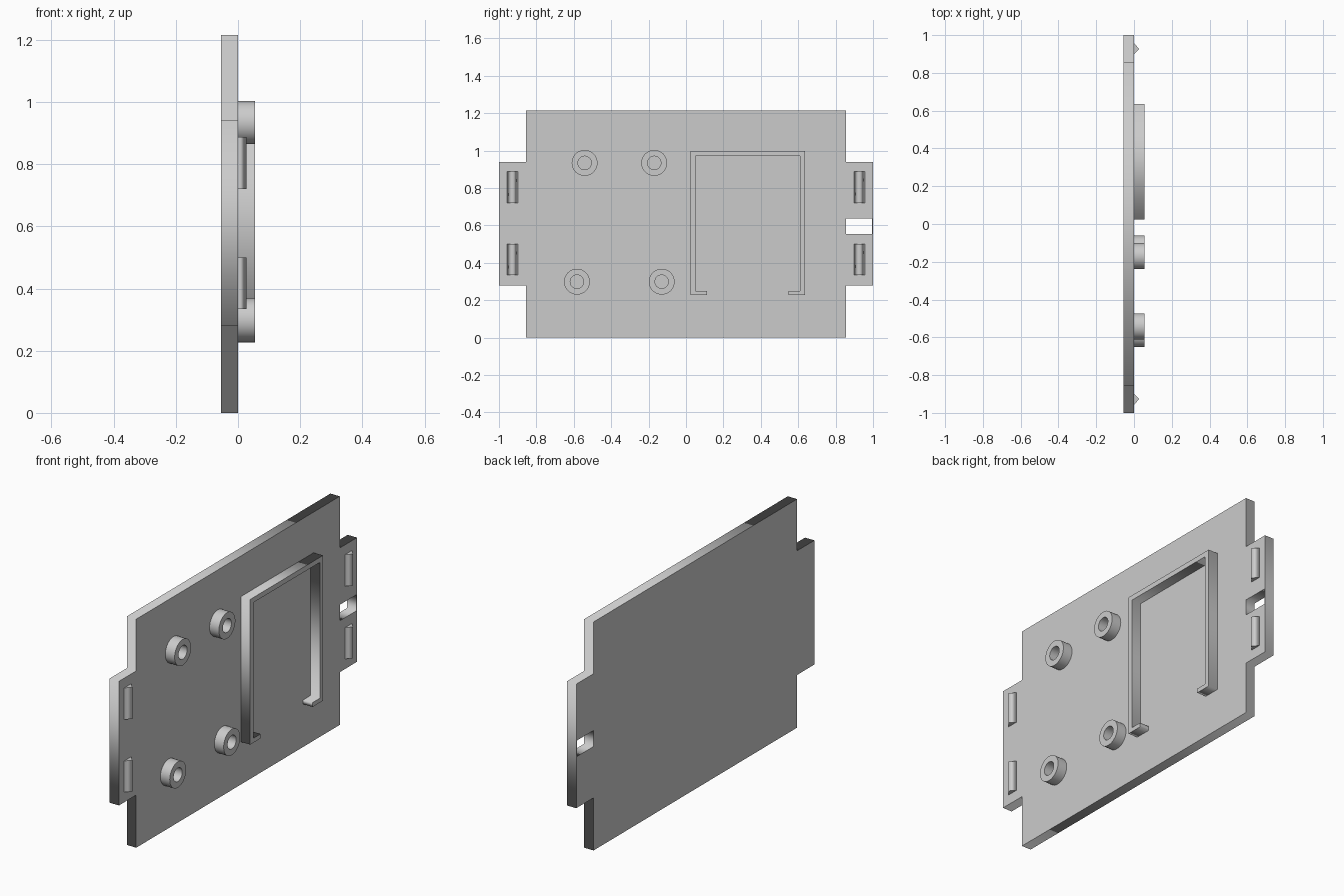
import bpy, bmesh, math
from mathutils import Matrix, Vector

cube = bpy.data.objects.get("Cube")
if cube:
    bpy.data.objects.remove(cube, do_unlink=True)

GREY = (0.6, 0.6, 0.6, 1.0)
grey = bpy.data.materials.new("light grey plastic")
grey.use_nodes = True
grey.diffuse_color = GREY
grey.node_tree.nodes["Principled BSDF"].inputs["Base Color"].default_value = GREY

T = 0.055                                   # plate thickness and relief height
# Local (x, y, z) becomes world (y, z, x)
STANDING = Matrix(((0, 0, 1, 0), (1, 0, 0, 0), (0, 1, 0, 0), (0, 0, 0, 1)))


def extrude(name, loops, low, high, matrix=STANDING):
    """Extrude a filled outline (further loops are holes) between two heights."""
    curve = bpy.data.curves.new(name, 'CURVE')
    curve.dimensions = '2D'
    curve.fill_mode = 'BOTH'
    curve.extrude = (high - low) / 2
    for loop in loops:
        spline = curve.splines.new('POLY')
        spline.points.add(len(loop) - 1)
        for point, (u, v) in zip(spline.points, loop):
            point.co = (u, v, 0, 1)
        spline.use_cyclic_u = True
    source = bpy.data.objects.new(name + " outline", curve)
    bpy.context.scene.collection.objects.link(source)
    bpy.context.view_layer.update()
    deps = bpy.context.evaluated_depsgraph_get()
    mesh = bpy.data.meshes.new_from_object(source.evaluated_get(deps))
    bpy.data.objects.remove(source, do_unlink=True)

    bm = bmesh.new()
    bm.from_mesh(mesh)
    bmesh.ops.remove_doubles(bm, verts=bm.verts, dist=0.0001)
    bmesh.ops.translate(bm, verts=bm.verts, vec=Vector((0, 0, (low + high) / 2)))
    bmesh.ops.transform(bm, verts=bm.verts, matrix=matrix)
    bmesh.ops.recalc_face_normals(bm, faces=bm.faces)
    bm.to_mesh(mesh)
    bm.free()
    mesh.name = name
    mesh.materials.clear()
    mesh.materials.append(grey)
    obj = bpy.data.objects.new(name, mesh)
    bpy.context.scene.collection.objects.link(obj)
    return obj


def rect(u0, v0, u1, v1):
    return [(u0, v0), (u1, v0), (u1, v1), (u0, v1)]


def circle(u, v, r, n=48):
    return [(u + r * math.cos(2 * math.pi * i / n),
             v + r * math.sin(2 * math.pi * i / n)) for i in range(n)]


# Plate with a tab at each end and a window through one tab
half, top, tab_low, tab_high = 0.855, 1.215, 0.28, 0.94
right_edge = [(half, 0), (half, tab_low), (1, tab_low),
              (1, tab_high), (half, tab_high), (half, top)]
left_edge = [(-u, v) for u, v in reversed(right_edge)]
extrude("plate", [right_edge + left_edge, rect(half, 0.553, 0.995, 0.638)], -T, 0)

# Hollow mounting posts
for i, (y, z) in enumerate([(-0.542, 0.934), (-0.17, 0.934),
                            (-0.583, 0.299), (-0.13, 0.299)]):
    post = extrude(f"mounting_post_{i + 1}",
                   [circle(y, z, 0.069), circle(y, z, 0.036)], 0, T)
    bpy.ops.object.select_all(action='DESELECT')
    post.select_set(True)
    bpy.context.view_layer.objects.active = post
    bpy.ops.object.shade_smooth_by_angle(angle=math.radians(35))

# Open holder frame with two inward feet
mid, low, high, foot_top = 0.33, 0.227, 0.999, 0.25
outer, inner, foot = 0.306, 0.279, 0.218
side = [(foot, low), (outer, low), (outer, high),
        (inner, high - 0.027), (inner, foot_top), (foot, foot_top)]
right_outer, right_inner = side[:3], side[3:]
mirror = lambda pts: [(-u, v) for u, v in reversed(pts)]
outline = right_outer + mirror(right_outer) + mirror(right_inner) + right_inner
extrude("holder_frame", [[(u + mid, v) for u, v in outline]], 0, T)

# Wedge-shaped snap ridges on the tabs
for label, s in (("front", -1), ("back", 1)):
    for level, z0, z1 in (("lower", 0.334, 0.5), ("upper", 0.72, 0.888)):
        extrude(f"{label}_{level}_snap_ridge",
                [[(0, s * 0.898), (T / 2, s * 0.927), (0, s * 0.957)]],
                z0, z1, Matrix.Identity(4))
